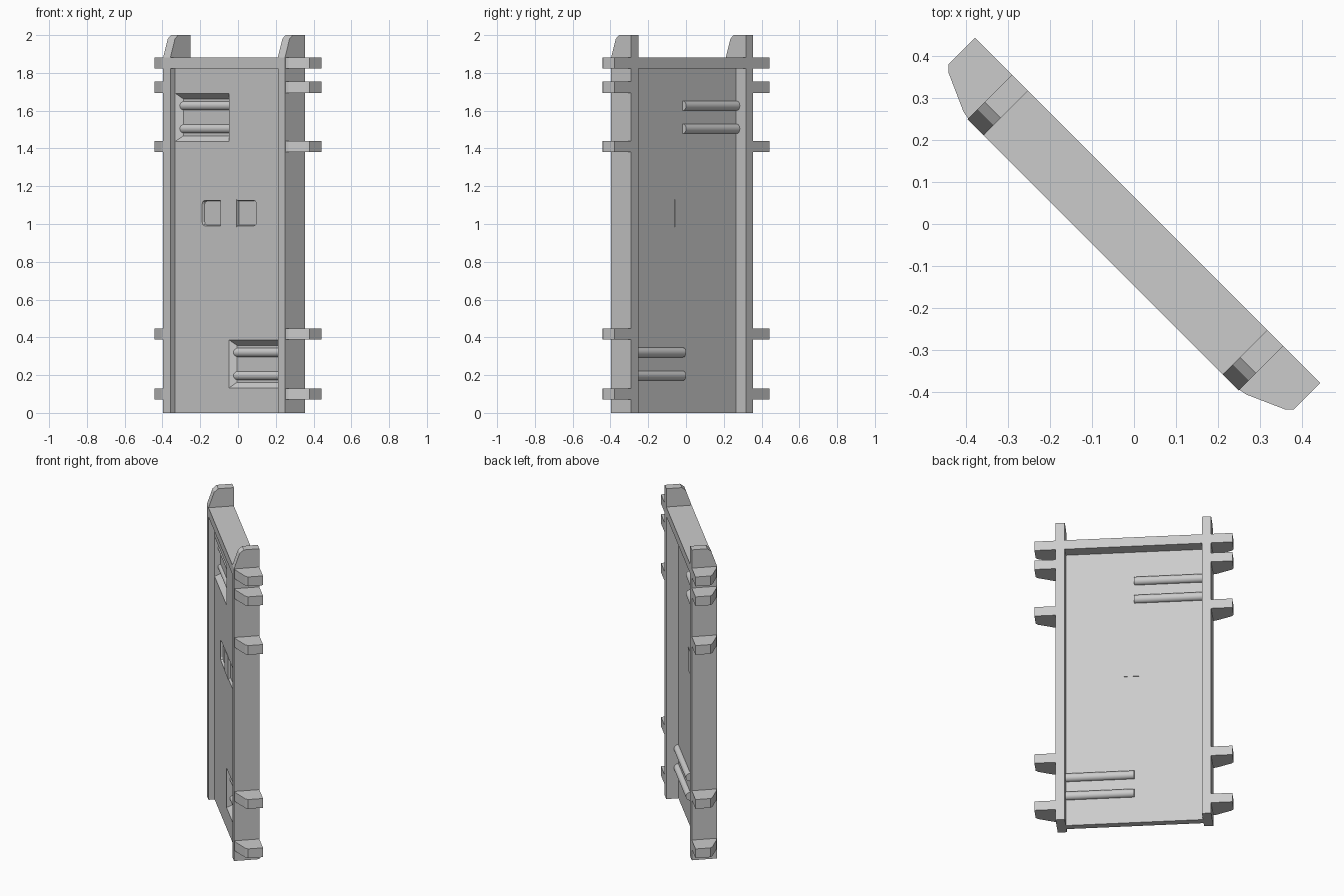
import bpy, bmesh
from math import pi, radians
from mathutils import Matrix

if "Cube" in bpy.data.objects:
    bpy.data.objects.remove(bpy.data.objects["Cube"])

# Built in a local frame (x along the panel, -y front face), then turned 45 degrees
TURN = Matrix.Rotation(radians(-45), 4, 'Z')
FRONT, BACK = -0.104, 0.046          # frame faces
PANEL_F, PANEL_B = -0.068, -0.026    # panel faces
IN, OUT = 0.402, 0.456               # post inner and outer sides


def finish(name, bm):
    bmesh.ops.recalc_face_normals(bm, faces=bm.faces)
    me = bpy.data.meshes.new(name)
    bm.to_mesh(me)
    bm.free()
    ob = bpy.data.objects.new(name, me)
    bpy.context.collection.objects.link(ob)
    ob.matrix_world = TURN
    return ob


def loft(name, a, b):
    """Solid between two matching outlines."""
    bm = bmesh.new()
    va = [bm.verts.new(p) for p in a]
    vb = [bm.verts.new(p) for p in b]
    bm.faces.new(va)
    bm.faces.new(vb[::-1])
    n = len(a)
    for i in range(n):
        j = (i + 1) % n
        bm.faces.new((va[i], vb[i], vb[j], va[j]))
    return finish(name, bm)


def box(name, x0, x1, y0, y1, z0, z1):
    ring = [(x0, z0), (x1, z0), (x1, z1), (x0, z1)]
    return loft(name, [(x, y0, z) for x, z in ring], [(x, y1, z) for x, z in ring])


def rod(name, x0, x1, y, z, r):
    bm = bmesh.new()
    m = Matrix.Translation(((x0 + x1) / 2, y, z)) @ Matrix.Rotation(pi / 2, 4, 'Y')
    bmesh.ops.create_cone(bm, cap_ends=True, segments=24, radius1=r, radius2=r,
                          depth=x1 - x0, matrix=m)
    ob = finish(name, bm)
    bpy.context.view_layer.objects.active = ob
    ob.select_set(True)
    bpy.ops.object.shade_smooth_by_angle(angle=radians(40))
    ob.select_set(False)
    return ob


def recess(target, x0, x1, z0, z1, depth, inset, c=0.0):
    """Cut a pocket with sloped walls and optional clipped corners into the front."""
    def ring(y, s):
        a, b, d, e = x0 + s, x1 - s, z0 + s, z1 - s
        if c:
            pts = [(a + c, d), (b - c, d), (b - c * .3, d + c * .3), (b, d + c),
                   (b, e - c), (b - c * .3, e - c * .3), (b - c, e), (a + c, e),
                   (a + c * .3, e - c * .3), (a, e - c), (a, d + c), (a + c * .3, d + c * .3)]
        else:
            pts = [(a, d), (b, d), (b, e), (a, e)]
        return [(x, y, z) for x, z in pts]
    over = 0.01
    cut = loft("cutter", ring(PANEL_F - over, -over * inset / depth),
               ring(PANEL_F + depth, inset))
    cut.hide_render = True
    mod = target.modifiers.new("recess", 'BOOLEAN')
    mod.operation, mod.solver, mod.object = 'DIFFERENCE', 'EXACT', cut
    bpy.context.view_layer.objects.active = target
    bpy.ops.object.modifier_apply(modifier=mod.name)
    bpy.data.objects.remove(cut)


# Main panel with two rod pockets and a central grip recess
panel = box("panel", -0.42, 0.42, PANEL_F, PANEL_B, 0, 1.84)
recess(panel, -IN, 0, 1.437, 1.692, 0.031, 0.03)
recess(panel, 0, IN, 0.132, 0.387, 0.031, 0.03)
recess(panel, -0.2, 0.205, 0.99, 1.125, 0.014, 0.004, 0.018)

# Grip block through the middle
box("grip_block", -0.06, 0.06, PANEL_F - 0.002, PANEL_B + 0.003, 0.985, 1.13)

# Rods lying in the pockets, showing on both faces
for i, (x0, x1, z) in enumerate([(-0.41, 0, 1.626), (-0.41, 0, 1.504),
                                 (0, 0.41, 0.32), (0, 0.41, 0.197)]):
    rod(f"rod_{i + 1}", x0, x1, -0.025, z, 0.026)

# Top rail between the posts
box("top_rail", -IN, IN, FRONT, BACK, 1.822, 1.882)

# Side posts with pointed tops, and hooked lugs along their outer sides
post = [(FRONT, 0), (BACK, 0), (BACK, 2), (-0.046, 2), (-0.07, 1.98), (FRONT, 1.882)]
lug = [(OUT - 0.004, FRONT + 0.002), (0.475, -0.098), (0.567, -0.057), (0.58, -0.043),
       (0.58, BACK), (OUT - 0.004, BACK)]
for side, s in (("left", -1), ("right", 1)):
    loft(f"{side}_post", [(s * IN, y, z) for y, z in post],
         [(s * OUT, y, z) for y, z in post])
    for i, z in enumerate((0.07, 0.388, 1.38, 1.694, 1.822)):
        loft(f"{side}_lug_{i + 1}", [(s * x, y, z) for x, y in lug],
             [(s * x, y, z + 0.06) for x, y in lug])
